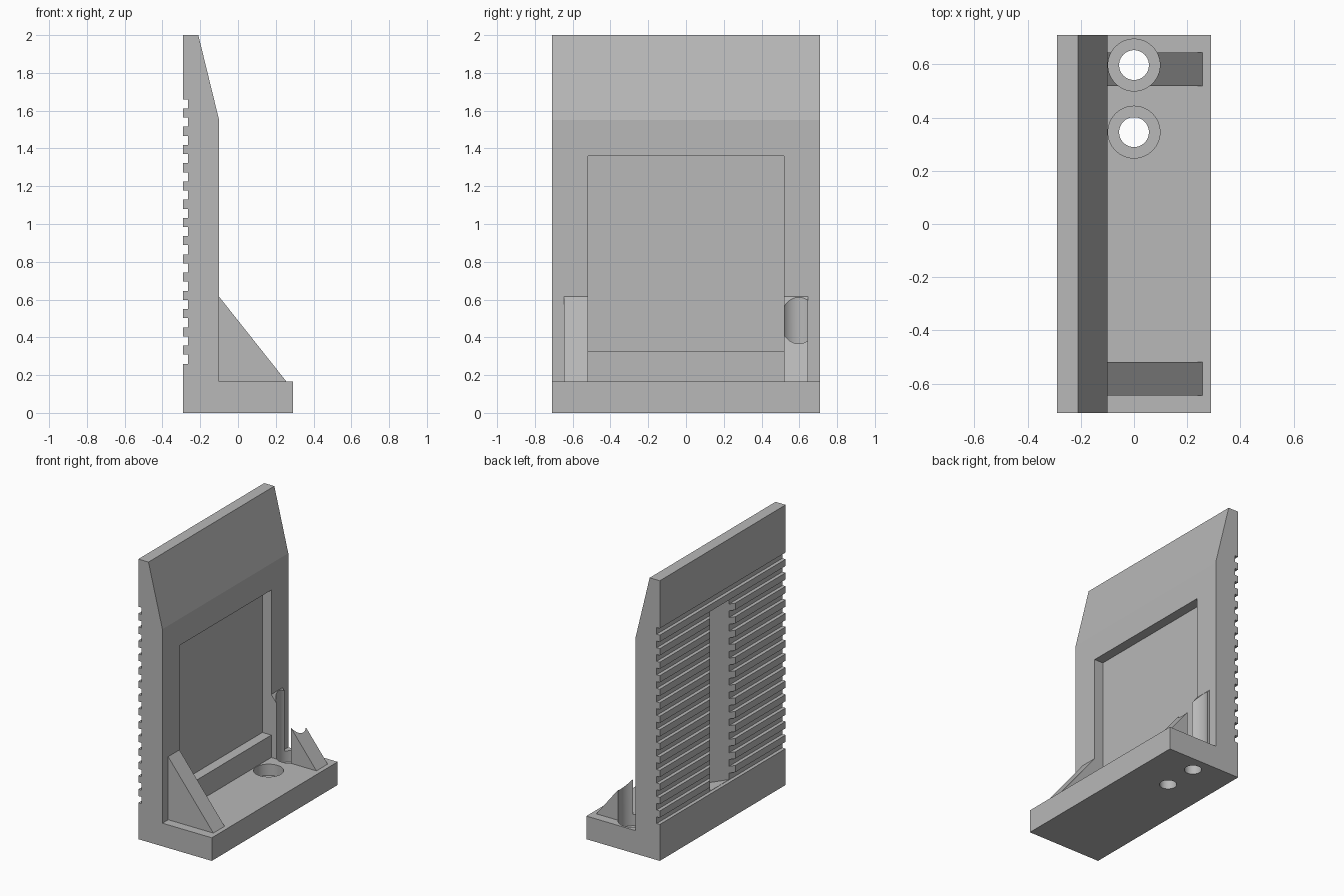
import bpy, bmesh, math
from mathutils import Vector

cube = bpy.data.objects.get("Cube")
if cube:
    bpy.data.objects.remove(cube, do_unlink=True)

grey = bpy.data.materials.new("plain grey")
grey.use_nodes = True
COLOUR = (0.48, 0.48, 0.48, 1)
grey.diffuse_color = COLOUR
grey.node_tree.nodes["Principled BSDF"].inputs["Base Color"].default_value = COLOUR


def prism(name, points, push):
    """Solid made by pushing a closed outline along a vector."""
    bm = bmesh.new()
    face = bm.faces.new([bm.verts.new(p) for p in points])
    out = bmesh.ops.extrude_face_region(bm, geom=[face])
    moved = [g for g in out["geom"] if isinstance(g, bmesh.types.BMVert)]
    bmesh.ops.translate(bm, verts=moved, vec=Vector(push))
    bmesh.ops.recalc_face_normals(bm, faces=bm.faces)
    mesh = bpy.data.meshes.new(name)
    bm.to_mesh(mesh)
    bm.free()
    mesh.materials.append(grey)
    obj = bpy.data.objects.new(name, mesh)
    bpy.context.collection.objects.link(obj)
    return obj


def side_prism(name, outline, y0, y1):
    return prism(name, [(x, y0, z) for x, z in outline], (0, y1 - y0, 0))


def cylinder(name, x, y, radius, z0, z1, sides=64):
    turn = [2 * math.pi * i / sides for i in range(sides)]
    ring = [(x + radius * math.cos(a), y + radius * math.sin(a), z0) for a in turn]
    return prism(name, ring, (0, 0, z1 - z0))


def cut(obj, cutters):
    bpy.context.view_layer.objects.active = obj
    for cutter in cutters:
        cutter.hide_render = True
        mod = obj.modifiers.new("cut", "BOOLEAN")
        mod.operation = "DIFFERENCE"
        mod.solver = "EXACT"
        mod.object = cutter
        bpy.ops.object.modifier_apply(modifier=mod.name)


# Main dimensions
BACK, WALL, TOE = -0.29, -0.10, 0.29
HALF, BASE = 0.71, 0.165
TEETH_LOW, TEETH_HIGH, NOTCHES = 0.26, 1.66, 15
TOOTH_DEPTH = 0.025

# L-shaped body with the row of horizontal grooves down its back
outline = [(BACK, 0), (TOE, 0), (TOE, BASE), (WALL, BASE),
           (WALL, 1.55), (-0.21, 2), (BACK, 2)]
step = (TEETH_HIGH - TEETH_LOW) / (2 * NOTCHES - 1)
for i in range(NOTCHES):
    top = TEETH_HIGH - 2 * i * step
    inner = BACK + TOOTH_DEPTH
    outline += [(BACK, top), (inner, top), (inner, top - step), (BACK, top - step)]
body = side_prism("bracket_body", outline, -HALF, HALF)

# Triangular braces at both ends
brace_outline = [(WALL, BASE), (0.257, BASE), (WALL, 0.615)]
right_brace = side_prism("right_brace", brace_outline, -0.645, -0.518)
left_brace = side_prism("left_brace", brace_outline, 0.518, 0.645)

# Rectangular recess in the wall
recess = side_prism("recess_cutter",
                    [(-0.17, 0.325), (0, 0.325), (0, 1.36), (-0.17, 1.36)],
                    -0.518, 0.518)

# Upright V slot across the grooves
slot = prism("slot_cutter",
             [(BACK + 0.1, 0, 0.262), (BACK - 0.05, 0.213, 0.262),
              (BACK - 0.05, -0.213, 0.262)], (0, 0, 1.296))

# Screw holes with counterbores
holes, bores = [], []
for y in (0.345, 0.597):
    holes.append(cylinder("hole_cutter", 0, y, 0.056, -0.1, 0.3))
    bores.append(cylinder("bore_cutter", 0, y, 0.0975, 0.085, 0.9))

cut(body, [recess, slot] + holes + bores)
cut(left_brace, bores[1:])
for cutter in [recess, slot] + holes + bores:
    bpy.data.objects.remove(cutter, do_unlink=True)

# Smooth the round walls, keep every other edge sharp
bpy.ops.object.select_all(action="DESELECT")
for obj in (body, left_brace, right_brace):
    obj.select_set(True)
bpy.context.view_layer.objects.active = body
bpy.ops.object.shade_smooth_by_angle(angle=math.radians(12))
